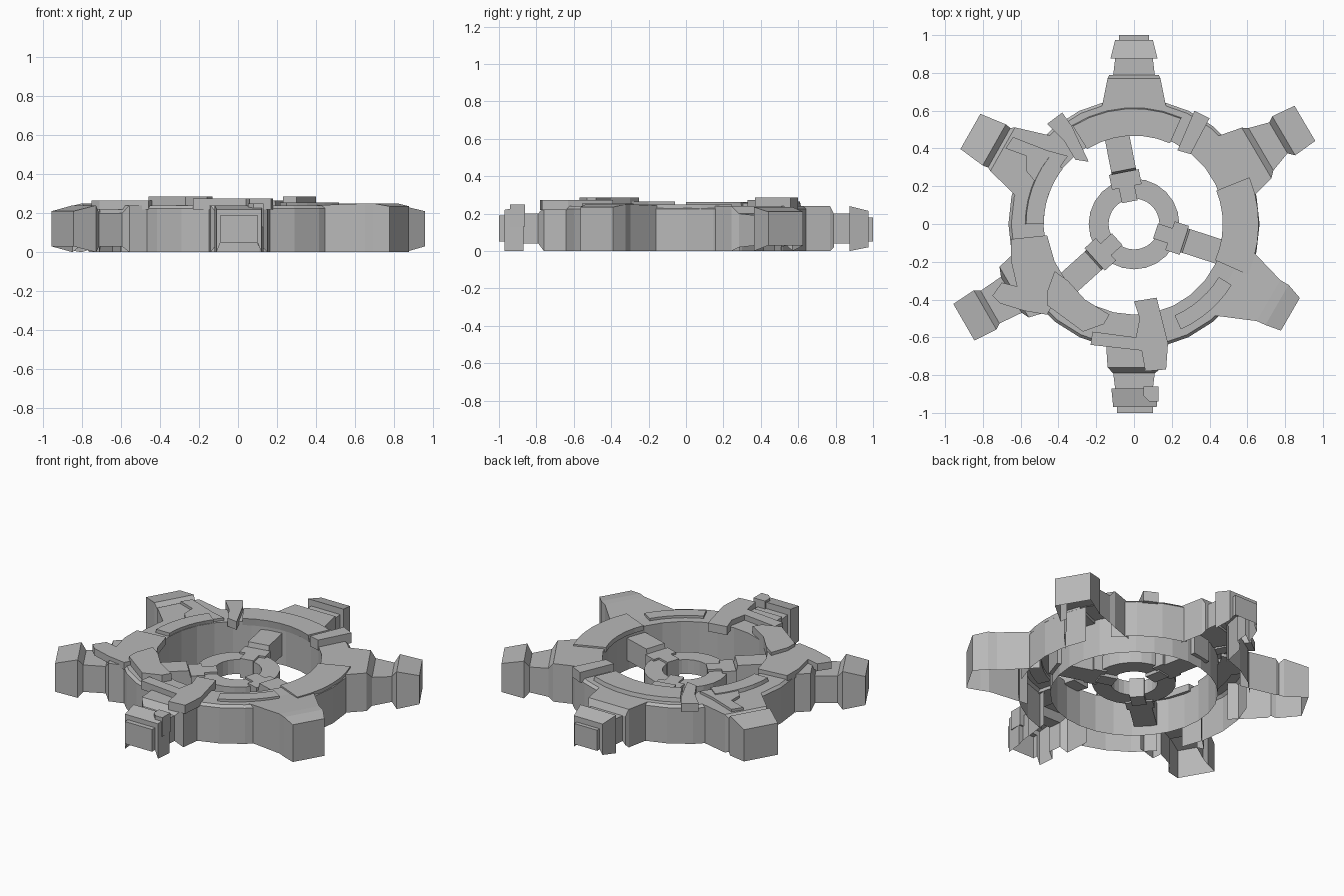
import bpy
import bmesh
from math import cos, sin, radians
from mathutils import Matrix, Vector

default = bpy.data.objects.get("Cube")
if default:
    bpy.data.objects.remove(default, do_unlink=True)

grey = bpy.data.materials.new("stone_grey")
grey.use_nodes = True
colour = (0.48, 0.48, 0.48, 1)
grey.diffuse_color = colour
grey.node_tree.nodes["Principled BSDF"].inputs["Base Color"].default_value = colour


def finish(name, bm, angle=0):
    """Turn a bmesh into a flat shaded object, rotated about the centre."""
    bmesh.ops.remove_doubles(bm, verts=bm.verts, dist=0.0001)
    bmesh.ops.recalc_face_normals(bm, faces=bm.faces)
    bm.transform(Matrix.Rotation(radians(angle), 4, "Z"))
    mesh = bpy.data.meshes.new(name)
    bm.to_mesh(mesh)
    bm.free()
    mesh.materials.append(grey)
    obj = bpy.data.objects.new(name, mesh)
    bpy.context.collection.objects.link(obj)
    return obj


def polar(radius, degrees, z):
    return Vector((radius * cos(radians(degrees)), radius * sin(radians(degrees)), z))


def ring(name, profile, sides, gaps=(), gap_width=10):
    """Sweep an open profile; its first strip is left out at the gaps."""
    bm = bmesh.new()
    step = 360 / sides
    for i in range(sides):
        start, end = i * step, (i + 1) * step
        middle = (start + end) / 2
        for j, ((r0, z0), (r1, z1)) in enumerate(zip(profile, profile[1:])):
            opening = any(abs((middle - g + 180) % 360 - 180) < gap_width for g in gaps)
            if j == 0 and opening:
                continue
            corners = (polar(r0, start, z0), polar(r0, end, z0),
                       polar(r1, end, z1), polar(r1, start, z1))
            bm.faces.new([bm.verts.new(c) for c in corners])
    return finish(name, bm)


def arm(name, angle, stations):
    """Loft an open-bottomed arm: radius, right side, left side, low, high."""
    bm = bmesh.new()
    rows = []
    for r, right, left, low, high in stations:
        rows.append([bm.verts.new(p) for p in (
            (r, right, low), (r, right, high), (r, left, high), (r, left, low))])
    for a, b in zip(rows, rows[1:]):
        for k in range(3):
            bm.faces.new((a[k], a[k + 1], b[k + 1], b[k]))
    bm.faces.new(rows[-1])
    return finish(name, bm, angle)


def plate(name, outline, top, low=0.22, inset=1.0):
    """Extrude an outline upward."""
    bm = bmesh.new()
    face = bm.faces.new([bm.verts.new((x, y, low)) for x, y in outline])
    new = bmesh.ops.extrude_face_region(bm, geom=[face])["geom"]
    for v in new:
        if isinstance(v, bmesh.types.BMVert):
            v.co = (v.co.x * inset, v.co.y * inset, top)
    return finish(name, bm)


def arc(inner, outer, start, end, steps=6):
    """Outline of a curved band."""
    angles = [start + (end - start) * i / steps for i in range(steps + 1)]
    points = [polar(outer, a, 0) for a in angles]
    points += [polar(inner, a, 0) for a in reversed(angles)]
    return [(p.x, p.y) for p in points]


def box(name, angle, r0, r1, half, low, high, slope=0):
    """Radial block whose inner end can slope."""
    bm = bmesh.new()
    bmesh.ops.create_cube(bm, size=1)
    for v in bm.verts:
        r = r1 if v.co.x > 0 else r0
        if v.co.x < 0 and v.co.z > 0:
            r += slope
        v.co = (r, v.co.y * 2 * half, high if v.co.z > 0 else low)
    return finish(name, bm, angle)


# Hollow outer ring, open below and into the arms
arm_angles = (90, 30.5, -30, -90, 150.5, 210)
ring("outer_ring", [(0.665, 0), (0.665, 0.225), (0.65, 0.24), (0.48, 0.24), (0.48, 0)],
     28, arm_angles)

# Six arms
arm("back_arm", 90, [
    (0.62, -0.17, 0.17, 0, 0.24), (0.77, -0.14, 0.14, 0, 0.24),
    (0.79, -0.13, 0.13, 0.02, 0.2), (0.79, -0.11, 0.11, 0.04, 0.2),
    (0.875, -0.1, 0.1, 0.04, 0.2), (0.875, -0.125, 0.125, 0, 0.24),
    (0.975, -0.1, 0.1, 0.02, 0.215), (0.975, -0.08, 0.08, 0.05, 0.18),
    (1.0, -0.08, 0.08, 0.05, 0.18)])
arm("front_arm", -90, [
    (0.6, -0.15, 0.17, 0, 0.24), (0.76, -0.14, 0.15, 0, 0.24),
    (0.79, -0.11, 0.11, 0.04, 0.2), (0.87, -0.1, 0.1, 0.04, 0.2),
    (0.87, -0.12, 0.13, 0, 0.24), (0.97, -0.11, 0.12, 0, 0.22),
    (0.97, -0.09, 0.1, 0.05, 0.19), (1.0, -0.09, 0.1, 0.05, 0.19)])
arm("back_left_arm", 30.5, [
    (0.6, -0.2, 0.18, 0, 0.24), (0.75, -0.16, 0.15, 0, 0.24),
    (0.78, -0.13, 0.13, 0.02, 0.2), (0.89, -0.09, 0.1, 0.03, 0.19),
    (0.92, -0.12, 0.12, 0, 0.235), (1.05, -0.108, 0.108, 0.03, 0.21)])
arm("front_left_arm", -30, [
    (0.58, -0.22, 0.2, 0, 0.24), (0.82, -0.12, 0.13, 0, 0.25),
    (0.87, -0.115, 0.13, 0, 0.25), (0.956, -0.1, 0.1, 0, 0.235)])
arm("back_right_arm", 150.5, [
    (0.58, -0.2, 0.19, 0, 0.24), (0.8, -0.135, 0.13, 0, 0.24),
    (0.82, -0.12, 0.12, 0.01, 0.22), (0.85, -0.125, 0.125, 0, 0.25),
    (0.995, -0.107, 0.107, 0.02, 0.22)])
arm("front_right_arm", 210, [
    (0.6, -0.19, 0.18, 0, 0.24), (0.73, -0.16, 0.15, 0, 0.24),
    (0.75, -0.11, 0.11, 0.03, 0.2), (0.88, -0.1, 0.1, 0.03, 0.2),
    (0.91, -0.12, 0.12, 0, 0.24), (1.04, -0.112, 0.112, 0.03, 0.21)])

# Small chip on the front arm tip
plate("front_arm_chip", [(0.05, -0.86), (0.13, -0.86), (0.13, -0.94),
                         (0.08, -0.94), (0.05, -0.91)], 0.25, 0.13)

# Raised curved bands on the ring
plate("back_band", arc(0.475, 0.62, 66, 122), 0.265, inset=0.985)
plate("left_band", arc(0.47, 0.66, -24, 22), 0.25)
plate("front_left_band", arc(0.53, 0.61, -66, -32), 0.255)
plate("right_band", arc(0.485, 0.58, 142, 180), 0.262, inset=0.985)

# Clamps crossing the ring
plate("back_right_clamp", [(-0.46, 0.53), (-0.38, 0.59), (-0.33, 0.52),
                           (-0.24, 0.33), (-0.31, 0.34), (-0.37, 0.44)], 0.272)
plate("back_left_clamp", [(0.32, 0.6), (0.4, 0.56), (0.3, 0.37), (0.23, 0.39)], 0.285)

# Broken overlapping slabs
plate("back_right_slab", [(-0.68, 0.4), (-0.64, 0.46), (-0.46, 0.39), (-0.35, 0.36),
                          (-0.4, 0.29), (-0.46, 0.34), (-0.52, 0.22), (-0.57, 0.28),
                          (-0.57, 0.36)], 0.256)
plate("right_slab", [(-0.65, -0.08), (-0.46, -0.06), (-0.42, -0.2), (-0.36, -0.3),
                     (-0.46, -0.48), (-0.58, -0.46), (-0.71, -0.42), (-0.75, -0.38),
                     (-0.7, -0.31), (-0.62, -0.33), (-0.65, -0.2)], 0.265)
plate("front_right_slab", [(-0.42, -0.25), (-0.35, -0.3), (-0.26, -0.4), (-0.13, -0.48),
                           (-0.16, -0.53), (-0.27, -0.57), (-0.46, -0.43),
                           (-0.46, -0.36)], 0.285)
plate("front_slab", [(0, -0.41), (0.12, -0.39), (0.14, -0.47), (0.18, -0.63),
                     (0.17, -0.77), (0.06, -0.78), (0.04, -0.67), (-0.23, -0.64),
                     (-0.22, -0.57), (0.01, -0.6), (0.03, -0.5)], 0.274)

# Central hub with three stepped spokes
ring("hub", [(0.24, 0.07), (0.24, 0.16), (0.135, 0.16), (0.135, 0.07), (0.24, 0.07)], 24)
for side, angle in (("back", 101), ("left", -18), ("right", 222)):
    box(side + "_spoke", angle, 0.26, 0.5, 0.066, 0.06, 0.2, 0.03)
    box(side + "_spoke_collar", angle, 0.2, 0.28, 0.08, 0.06, 0.172)
    box(side + "_hub_claw", angle, 0.12, 0.22, 0.042, 0.05, 0.172)
